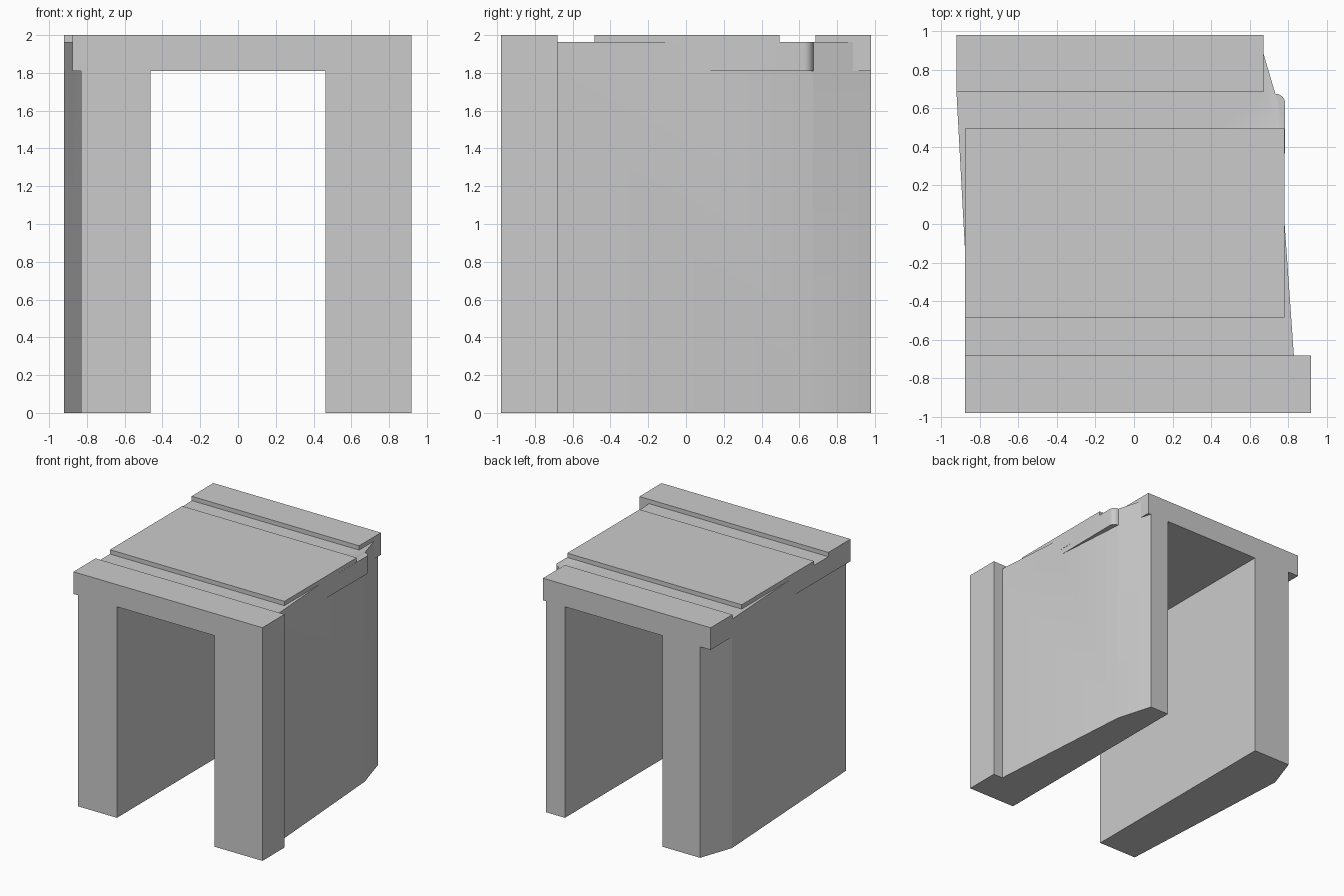
import bpy, bmesh, math

if "Cube" in bpy.data.objects:
    bpy.data.objects.remove(bpy.data.objects["Cube"])

GAP = 0.463          # half width of the opening
Z_UNDER, Z_DECK, Z_TOP = 1.81, 1.963, 2.0


def prism(name, outline, z0, z1):
    """Extrude a plan outline (counter-clockwise) from z0 to z1."""
    bm = bmesh.new()
    face = bm.faces.new([bm.verts.new((x, y, z0)) for x, y in outline])
    up = bmesh.ops.extrude_face_region(bm, geom=[face])["geom"]
    bmesh.ops.translate(bm, vec=(0, 0, z1 - z0),
                        verts=[v for v in up if isinstance(v, bmesh.types.BMVert)])
    bmesh.ops.recalc_face_normals(bm, faces=bm.faces)
    mesh = bpy.data.meshes.new(name)
    bm.to_mesh(mesh)
    bm.free()
    ob = bpy.data.objects.new(name, mesh)
    bpy.context.collection.objects.link(ob)
    return ob


def rect(x0, x1, y0, y1):
    return [(x0, y0), (x1, y0), (x1, y1), (x0, y1)]


# Side walls: tapered plan with a chamfered rear corner
left_wall = prism("left_wall", [
    (-0.83, -0.98), (-GAP, -0.98), (-GAP, 0.98), (-0.82, 0.98), (-0.92, 0.69)],
    0, Z_DECK)
right_wall = prism("right_wall", [
    (GAP, -0.98), (0.918, -0.98), (0.918, -0.68), (0.828, -0.68),
    (0.733, 0.672), (0.642, 0.98), (GAP, 0.98)],
    0, Z_DECK)

# Deck between the raised strips, with its rounded rear right corner
corner = [(0.735 + 0.048 * math.cos(a), 0.624 + 0.05 * math.sin(a))
          for a in [math.radians(15 * i) for i in range(7)]]
deck = prism("deck", [(-0.875, -0.70), (0.778, -0.70), (0.778, 0.0)] + corner
             + [(0.65, 0.70), (-0.875, 0.70)], Z_UNDER, Z_DECK)

# Raised strips and centre panel, leaving two shallow grooves
front_strip = prism("front_strip", rect(-0.875, 0.918, -0.98, -0.68), Z_UNDER, Z_TOP)
back_strip = prism("back_strip", rect(-0.92, 0.67, 0.685, 0.98), Z_UNDER, Z_TOP)
centre_panel = prism("centre_panel", rect(-0.875, 0.78, -0.485, 0.495), Z_UNDER + 0.05, Z_TOP)

# Fuse everything into one solid archway
left_wall.name = "archway"
bpy.context.view_layer.objects.active = left_wall
for part in (deck, right_wall, front_strip, back_strip, centre_panel):
    mod = left_wall.modifiers.new("fuse", 'BOOLEAN')
    mod.operation = 'UNION'
    mod.solver = 'EXACT'
    mod.object = part
    bpy.ops.object.modifier_apply(modifier=mod.name)
    bpy.data.objects.remove(part)

left_wall.select_set(True)
bpy.ops.object.shade_smooth_by_angle(angle=math.radians(16))
